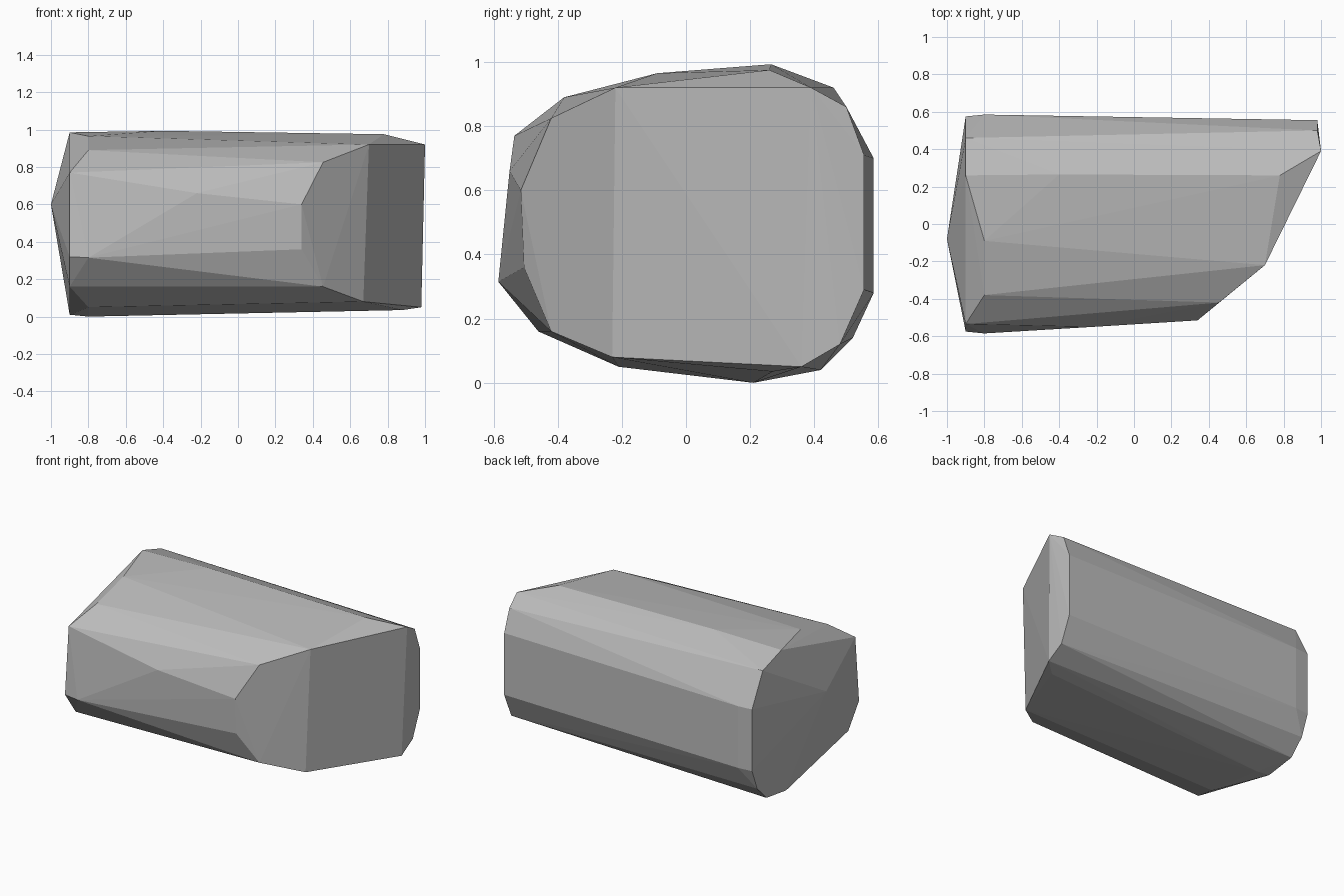
import bpy
import bmesh
from math import radians

# Remove the default cube
default_cube = bpy.data.objects.get("Cube")
if default_cube:
    bpy.data.objects.remove(default_cube, do_unlink=True)


def make_material(name, colour):
    material = bpy.data.materials.new(name)
    material.use_nodes = True
    material.diffuse_color = colour
    shader = material.node_tree.nodes["Principled BSDF"]
    shader.inputs["Base Color"].default_value = colour
    return material


def section(x, outline):
    """Place a (y, z) outline at one station along the block."""
    return [(x, y, z) for y, z in outline]


def hull_object(name, points, material):
    """Wrap a faceted convex skin around the section points."""
    bm = bmesh.new()
    for point in points:
        bm.verts.new(point)
    result = bmesh.ops.convex_hull(bm, input=bm.verts[:])
    loose = {v for key in ("geom_interior", "geom_unused")
             for v in result[key] if isinstance(v, bmesh.types.BMVert)}
    bmesh.ops.delete(bm, geom=list(loose), context='VERTS')
    bmesh.ops.dissolve_limit(bm, angle_limit=radians(0.5),
                             verts=bm.verts[:], edges=bm.edges[:])
    bmesh.ops.recalc_face_normals(bm, faces=bm.faces[:])
    mesh = bpy.data.meshes.new(name)
    bm.to_mesh(mesh)
    bm.free()
    mesh.materials.append(material)
    mesh.shade_flat()
    obj = bpy.data.objects.new(name, mesh)
    bpy.context.collection.objects.link(obj)
    return obj


stone_grey = make_material("stone grey", (0.5, 0.5, 0.5, 1.0))

# Blunt end: shallow point, flat rim and the shoulder just behind it
blunt_tip = section(-1.0, [(-0.08, 0.6)])
blunt_rim = section(-0.9, [
    (0.26, 0.985), (0.46, 0.92), (0.575, 0.7), (0.575, 0.28),
    (0.52, 0.14), (0.42, 0.04), (0.21, 0.01), (-0.46, 0.16),
    (-0.575, 0.32), (-0.535, 0.77)])
blunt_shoulder = section(-0.8, [
    (-0.09, 0.965), (-0.38, 0.89), (-0.585, 0.315), (-0.21, 0.05),
    (0.21, 0), (0.585, 0.28), (0.585, 0.7)])

# Slight bulges along the middle
middle = [(-0.4, 0.265, 0.993), (-0.22, -0.55, 0.66)]

# Slanted end, cut back towards the front in steps
slant_front = section(0.34, [(-0.515, 0.6), (-0.505, 0.36)])
slant_corner = section(0.455, [(-0.42, 0.825), (-0.42, 0.16)])
slant_middle = [(0.7, -0.22, 0.92), (0.67, -0.23, 0.08),
                (0.78, 0.26, 0.975), (0.88, 0.27, 0.035)]
slant_back = section(0.98, [
    (0.36, 0.05), (0.48, 0.12), (0.555, 0.29), (0.555, 0.71), (0.5, 0.86)])
slant_peak = section(1.0, [(0.39, 0.92)])

hull_object("rock_block",
            blunt_tip + blunt_rim + blunt_shoulder + middle + slant_front
            + slant_corner + slant_middle + slant_back + slant_peak,
            stone_grey)
